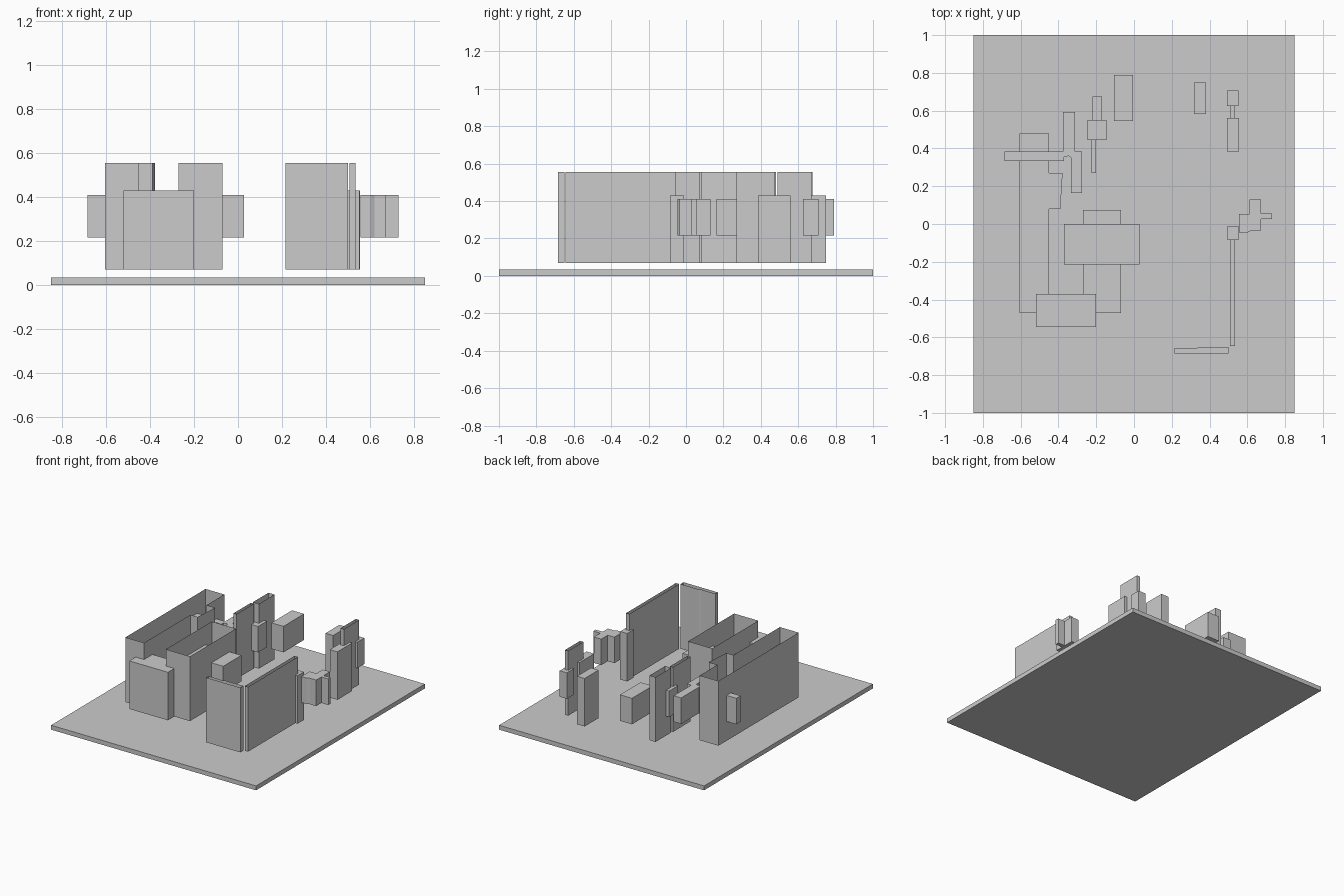
import bpy
import bmesh

cube = bpy.data.objects.get("Cube")
if cube:
    bpy.data.objects.remove(cube, do_unlink=True)

grey = bpy.data.materials.new("light_grey")
grey.use_nodes = True
colour = (0.6, 0.6, 0.6, 1.0)
grey.diffuse_color = colour
grey.node_tree.nodes["Principled BSDF"].inputs["Base Color"].default_value = colour

# Height bands shared by each kind of part
WALL = (0.07, 0.555)
DOOR = (0.07, 0.43)
WINDOW = (0.215, 0.41)


def extrude_plan(name, plan, band, open_top=False):
    """Raise a counter-clockwise plan outline between two heights."""
    low, high = band
    bm = bmesh.new()
    bottom = [bm.verts.new((x, y, low)) for x, y in plan]
    top = [bm.verts.new((x, y, high)) for x, y in plan]
    bm.faces.new(bottom[::-1])
    if not open_top:
        bm.faces.new(top)
    for i in range(len(plan)):
        j = (i + 1) % len(plan)
        bm.faces.new((bottom[i], bottom[j], top[j], top[i]))
    mesh = bpy.data.meshes.new(name)
    bm.to_mesh(mesh)
    bm.free()
    mesh.materials.append(grey)
    obj = bpy.data.objects.new(name, mesh)
    bpy.context.collection.objects.link(obj)
    return obj


def rect(x0, x1, y0, y1):
    return [(x0, y0), (x1, y0), (x1, y1), (x0, y1)]


# Ground slab
extrude_plan("floor_slab", rect(-0.85, 0.85, -1, 1), (0, 0.033))

# Tall walls, hollow and open at the top
extrude_plan("long_wall", [
    (-0.605, -0.47), (-0.45, -0.47), (-0.45, 0.08), (-0.39, 0.08),
    (-0.378, 0.27), (-0.45, 0.27), (-0.45, 0.48), (-0.605, 0.48)], WALL, True)
extrude_plan("front_wall", [
    (0.215, -0.685), (0.5, -0.685), (0.5, -0.65), (0.35, -0.65),
    (0.33, -0.657), (0.215, -0.657)], WALL, True)
walls = {
    "middle_wall": (-0.27, -0.07, -0.47, 0.075),
    "side_wall": (0.508, 0.535, -0.645, -0.055),
    "side_wall_end": (0.508, 0.535, 0.49, 0.67),
    "thin_wall": (-0.225, -0.2, 0.27, 0.475),
    "thin_wall_end": (-0.22, -0.17, 0.49, 0.675),
}
for name, plan in walls.items():
    extrude_plan(name, rect(*plan), WALL, True)

# Door blocks, closed
doors = {
    "front_door": (-0.52, -0.2, -0.545, -0.37),
    "side_door": (0.495, 0.553, -0.085, -0.01),
    "side_back_door": (0.492, 0.555, 0.385, 0.56),
    "back_door": (0.317, 0.38, 0.583, 0.748),
}
for name, plan in doors.items():
    extrude_plan(name, rect(*plan), DOOR)

# Window blocks, raised above the slab
windows = {
    "middle_window": (-0.37, 0.028, -0.215, 0.0),
    "thin_window": (-0.245, -0.145, 0.445, 0.55),
    "back_window": (-0.105, -0.005, 0.545, 0.79),
    "side_window": (0.492, 0.552, 0.625, 0.708),
}
for name, plan in windows.items():
    extrude_plan(name, rect(*plan), WINDOW)

extrude_plan("branching_window", [
    (-0.685, 0.333), (-0.37, 0.333), (-0.37, 0.355), (-0.345, 0.36),
    (-0.333, 0.35), (-0.333, 0.163), (-0.275, 0.163), (-0.275, 0.383),
    (-0.313, 0.383), (-0.313, 0.593), (-0.375, 0.593), (-0.375, 0.383),
    (-0.685, 0.383)], WINDOW)
extrude_plan("cross_window", [
    (0.557, -0.045), (0.6, -0.045), (0.62, -0.035), (0.672, -0.035),
    (0.672, 0.027), (0.73, 0.027), (0.73, 0.055), (0.672, 0.055),
    (0.672, 0.13), (0.612, 0.13), (0.612, 0.053), (0.557, 0.053)], WINDOW)
